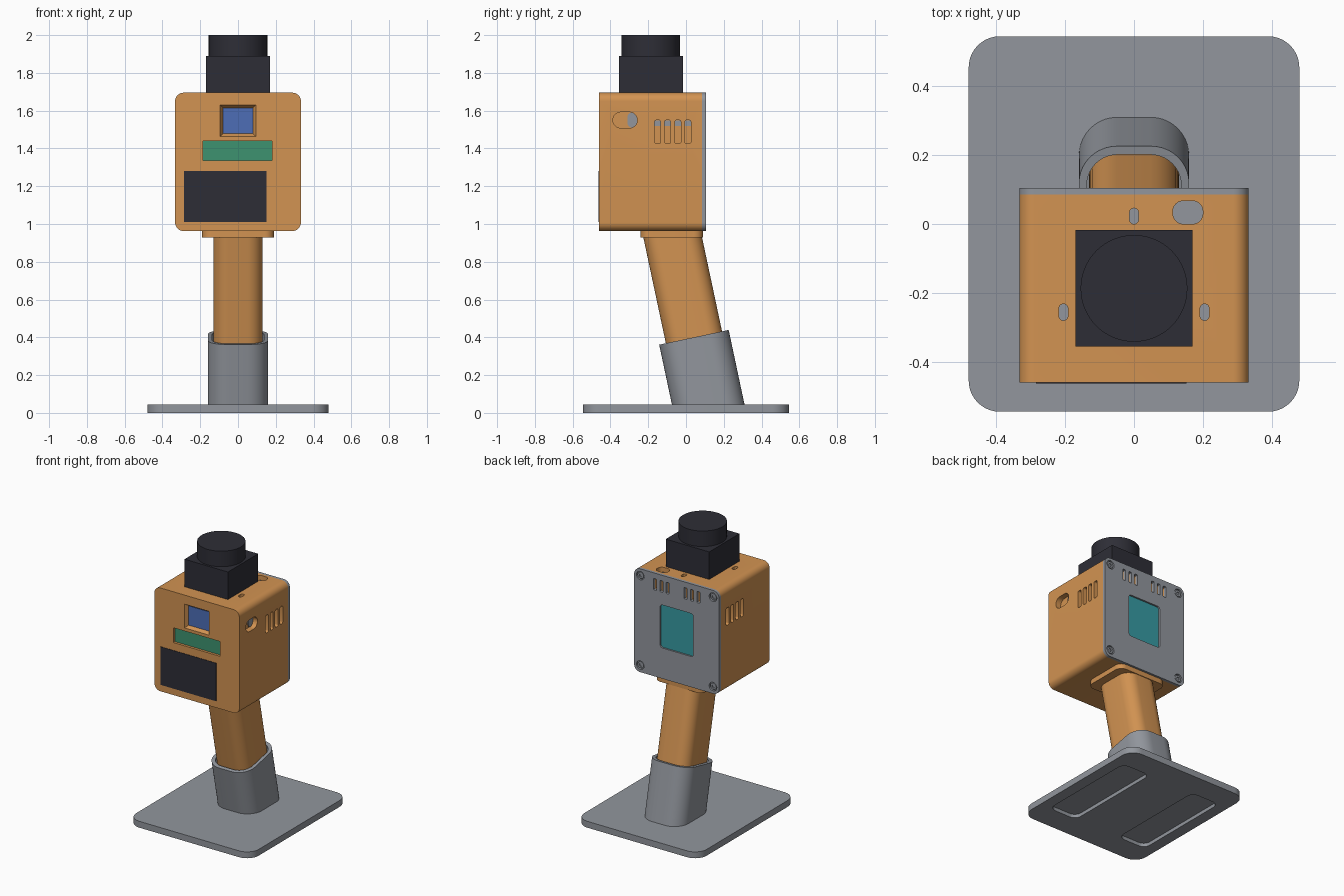
import bpy, bmesh, math
from mathutils import Matrix, Vector

if "Cube" in bpy.data.objects:
    bpy.data.objects.remove(bpy.data.objects["Cube"])


def material(name, rgb):
    m = bpy.data.materials.new(name)
    m.diffuse_color = (*rgb, 1)
    m.use_nodes = True
    m.node_tree.nodes["Principled BSDF"].inputs["Base Color"].default_value = m.diffuse_color
    return m


ORANGE = material("orange plastic", (0.645, 0.292, 0.084))
GRAY = material("gray plastic", (0.287, 0.305, 0.337))
DARK = material("dark plastic", (0.027, 0.027, 0.037))
BLUE = material("blue glass", (0.075, 0.155, 0.47))
GREEN = material("green board", (0.048, 0.287, 0.162))
TEAL = material("teal screen", (0.038, 0.328, 0.366))

# Local (u, v, w) frames: FLAT = (x, y, z), FRONT = (x, z, -y), SIDE = (y, z, x)
FLAT = Matrix.Identity(4)
FRONT = Matrix.Rotation(math.pi / 2, 4, 'X')
SIDE = Matrix(((0, 0, 1, 0), (1, 0, 0, 0), (0, 1, 0, 0), (0, 0, 0, 1)))


def prism(u, v, w, r=0.0, frame=FLAT, grow=0.0, seg=10):
    """Rounded box spanning the u, v, w ranges; grow widens the high-w end."""
    bm = bmesh.new()
    cu, cv = (u[0] + u[1]) / 2, (v[0] + v[1]) / 2
    hu, hv = (u[1] - u[0]) / 2, (v[1] - v[0]) / 2
    r = min(r, hu * 0.999, hv * 0.999)
    outline = []
    for i, (sx, sy) in enumerate([(1, 1), (-1, 1), (-1, -1), (1, -1)]):
        steps = seg if r > 0 else 0
        for k in range(steps + 1):
            a = (i + k / max(steps, 1)) * math.pi / 2
            outline.append((sx * (hu - r) + r * math.cos(a), sy * (hv - r) + r * math.sin(a)))
    rings = []
    for z, g in ((w[0], 0), (w[1], grow)):
        rings.append([bm.verts.new((cu + x * (1 + g / hu), cv + y * (1 + g / hv), z)) for x, y in outline])
    n = len(outline)
    bm.faces.new(rings[0][::-1])
    bm.faces.new(rings[1])
    for i in range(n):
        j = (i + 1) % n
        bm.faces.new((rings[0][i], rings[0][j], rings[1][j], rings[1][i]))
    bm.transform(frame)
    bmesh.ops.recalc_face_normals(bm, faces=bm.faces)
    return bm


def disc(u, v, w, r, frame=FLAT, seg=8):
    return prism((u - r, u + r), (v - r, v + r), w, r, frame, seg=seg)


def part(name, mat, *solids):
    """Join solids into one object."""
    mesh = bpy.data.meshes.new(name)
    bm = bmesh.new()
    for s in solids:
        s.to_mesh(mesh)
        s.free()
        bm.from_mesh(mesh)
    bm.to_mesh(mesh)
    bm.free()
    mesh.materials.append(mat)
    ob = bpy.data.objects.new(name, mesh)
    bpy.context.collection.objects.link(ob)
    return ob


def cut(ob, *solids):
    """Subtract solids from the object and remove the cutter."""
    cutter = part("cutter", ob.data.materials[0], *solids)
    cutter.hide_render = True
    mod = ob.modifiers.new("cut", 'BOOLEAN')
    mod.operation, mod.solver, mod.object = 'DIFFERENCE', 'EXACT', cutter
    deps = bpy.context.evaluated_depsgraph_get()
    mesh = bpy.data.meshes.new_from_object(ob.evaluated_get(deps))
    ob.modifiers.clear()
    ob.data = mesh
    bpy.data.objects.remove(cutter)


# Base plate with two pad recesses underneath
base = part("base_plate", GRAY, prism((-0.48, 0.48), (-0.545, 0.545), (0, 0.045), 0.09))
cut(base, *[prism((s * 0.29 - 0.11, s * 0.29 + 0.11), (-0.37, 0.37), (-0.05, 0.025), 0.05) for s in (-1, 1)])

# Tilted socket, trimmed level inside the base, with an open cavity for the grip
TILT = Matrix.Translation((0, 0.1175, 0.045)) @ Matrix.Rotation(math.radians(12), 4, 'X')
body = prism((-0.16, 0.16), (-0.188, 0.188), (-0.08, 0.363), 0.11, TILT)
bmesh.ops.bisect_plane(body, geom=body.verts[:] + body.edges[:] + body.faces[:],
                       plane_co=Vector((0, 0, 0.035)), plane_no=Vector((0, 0, 1)), clear_inner=True)
bmesh.ops.holes_fill(body, edges=[e for e in body.edges if e.is_boundary])
bmesh.ops.recalc_face_normals(body, faces=body.faces)
socket = part("socket", GRAY, body)
cut(socket, prism((-0.137, 0.137), (-0.163, 0.163), (0.1, 0.6), 0.09, TILT))

# Grip and its collar under the housing
part("grip", ORANGE, prism((-0.13, 0.13), (-0.152, 0.152), (0.09, 0.96), 0.08, TILT))
part("collar", ORANGE, prism((-0.19, 0.19), (-0.24, 0.09), (0.928, 0.98), 0.05))

# Housing with pockets for the window, board, vents and ports
HX, Z0, Z1, YF, YB = 0.333, 0.963, 1.695, 0.46, 0.085
housing = part("housing", ORANGE, prism((-HX, HX), (Z0, Z1), (-YB, YF), 0.045, FRONT))
side_slots = [(y - 0.016, y + 0.016) for y in (-0.15, -0.097, -0.043, 0.01)]
top_ports = [((-0.013, 0.013), (0.0, 0.046)), ((-0.218, -0.192), (-0.28, -0.232)),
             ((0.192, 0.218), (-0.28, -0.232)), ((0.113, 0.2), (0.0, 0.067))]
back_slots = [(s * x - 0.012, s * x + 0.012) for s in (-1, 1) for x in (0.07, 0.12, 0.17)]
screws = [(sx * 0.285, z) for sx in (-1, 1) for z in (1.013, 1.647)]
VENT_Z, BACK_Z, OVAL = (1.425, 1.55), (1.575, 1.655), ((-0.387, -0.258), (1.508, 1.592))

cut(housing,
    prism((-0.08, 0.08), (1.478, 1.615), (YF - 0.025, YF + 0.0005), 0, FRONT, grow=0.016),
    prism((-0.185, 0.18), (1.335, 1.44), (YF - 0.02, YF + 0.05), 0, FRONT))
cut(housing, *[prism(y, VENT_Z, w, 0.01, SIDE, seg=4) for y in side_slots
               for w in ((HX - 0.04, HX + 0.05), (-HX - 0.05, -HX + 0.04))])
cut(housing, prism(*OVAL, (HX - 0.04, HX + 0.05), 0.042, SIDE))
cut(housing, *[prism(x, y, (Z1 - 0.04, Z1 + 0.05), 0.03, seg=6) for x, y in top_ports])

# Front window glass, board and speaker panel
part("front_window", BLUE, prism((-0.08, 0.08), (1.478, 1.615), (YF - 0.03, YF - 0.022), 0, FRONT))
part("front_board", GREEN, prism((-0.185, 0.18), (1.335, 1.44), (YF - 0.026, YF - 0.018), 0, FRONT))
part("front_panel", DARK, prism((-0.285, 0.152), (1.01, 1.28), (YF - 0.005, YF + 0.003), 0, FRONT))

# Gray inner parts showing through the ports and vents
part("port_inserts", GRAY, *[prism(x, y, (Z1 - 0.042, Z1 - 0.034), 0.03, seg=6) for x, y in top_ports])
part("side_port_insert", GRAY, prism((-0.31, -0.26), (1.51, 1.59), (HX - 0.042, HX - 0.034), 0.04, SIDE))
part("vent_inserts", GRAY, *[prism(y, (1.52, 1.548), w, 0, SIDE) for y in side_slots
                             for w in ((HX - 0.042, HX - 0.034), (-HX + 0.034, -HX + 0.042))])

# Back cover with screen opening, vents and screw holes
cover = part("back_cover", GRAY, prism((-HX, HX), (Z0, Z1), (-YB - 0.02, -YB), 0.045, FRONT))
cut(cover, prism((-0.13, 0.13), (1.18, 1.485), (-0.2, -YB + 0.05), 0.02, FRONT),
    *[prism(x, BACK_Z, (-0.2, -YB + 0.05), 0.005, FRONT, seg=3) for x in back_slots],
    *[disc(x, z, (-0.2, -YB - 0.006), 0.03, FRONT) for x, z in screws])
cut(housing, *[prism(x, BACK_Z, (-0.2, -YB + 0.03), 0.005, FRONT, seg=3) for x in back_slots])
part("back_screen", TEAL, prism((-0.13, 0.13), (1.18, 1.485), (-YB - 0.008, -YB - 0.001), 0.02, FRONT))
heads = part("screws", GRAY, *[disc(x, z, (-YB - 0.016, -YB - 0.004), 0.023, FRONT) for x, z in screws])
cut(heads, *[disc(x, z, (-0.2, -YB - 0.009), 0.011, FRONT, seg=2) for x, z in screws])

# Sensor block and round head on top
part("sensor_block", DARK, prism((-0.17, 0.17), (-0.356, -0.017), (Z1 - 0.005, 1.89)))
part("sensor_head", DARK, disc(0, -0.187, (1.885, 2.0), 0.155, seg=16))

# Smooth the rounded walls, keep the edges sharp
for ob in bpy.context.scene.objects:
    ob.select_set(True)
    bpy.context.view_layer.objects.active = ob
bpy.ops.object.shade_smooth_by_angle(angle=math.radians(30))
